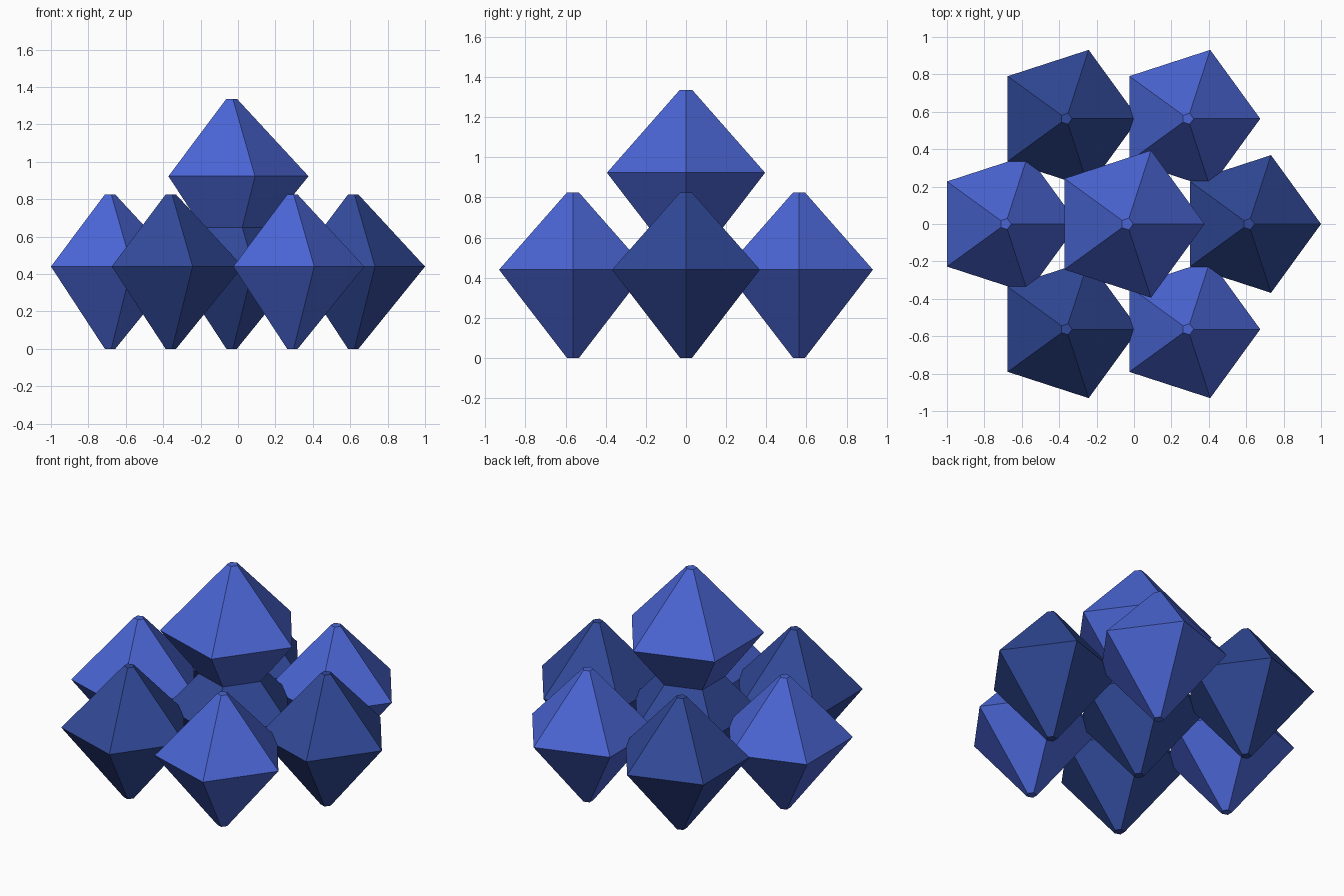
import bpy
import math

if "Cube" in bpy.data.objects:
    bpy.data.objects.remove(bpy.data.objects["Cube"])


def linear(c):
    c /= 255
    return c / 12.92 if c <= 0.04045 else ((c + 0.055) / 1.055) ** 2.4


def material(name, rgb):
    m = bpy.data.materials.new(name)
    m.diffuse_color = [linear(c) for c in rgb] + [1]
    m.use_nodes = True
    m.node_tree.nodes["Principled BSDF"].inputs["Base Color"].default_value = m.diffuse_color
    return m


bright = material("bright_blue", (74, 101, 212))
dark = material("dark_blue", (49, 73, 152))

# Crystal profile: (radius, height) of each five-sided ring
PROFILE = [(0.031, 0.0), (0.387, 0.44), (0.031, 0.825)]


def crystal(name, x, y, z, scale, mat):
    verts, n = [], 5
    for r, h in PROFILE:
        for i in range(n):
            a = 2 * math.pi * i / n
            verts.append((r * math.cos(a), r * math.sin(a), h))
    faces = [tuple(reversed(range(n))), tuple(range(2 * n, 3 * n))]
    for ring in (0, n):
        for i in range(n):
            j = (i + 1) % n
            faces.append((ring + i, ring + j, ring + n + j, ring + n + i))
    me = bpy.data.meshes.new(name)
    me.from_pydata([[c * scale for c in v] for v in verts], [], faces)
    me.materials.append(mat)
    ob = bpy.data.objects.new(name, me)
    ob.location = (x, y, z)
    bpy.context.collection.objects.link(ob)


CX, SPACING = -0.037, 0.65

# Hexagonal ring of crystals in alternating blues
for k in range(6):
    a = math.radians(60 * k)
    crystal(f"ring_crystal_{k + 1}", CX + SPACING * math.cos(a),
            SPACING * math.sin(a), 0, 1, bright if k % 2 else dark)

# Centre crystal and the larger one stacked on it
crystal("centre_crystal", CX, 0, 0, 1, dark)
crystal("top_crystal", CX, 0, 0.452, 1.07, bright)
